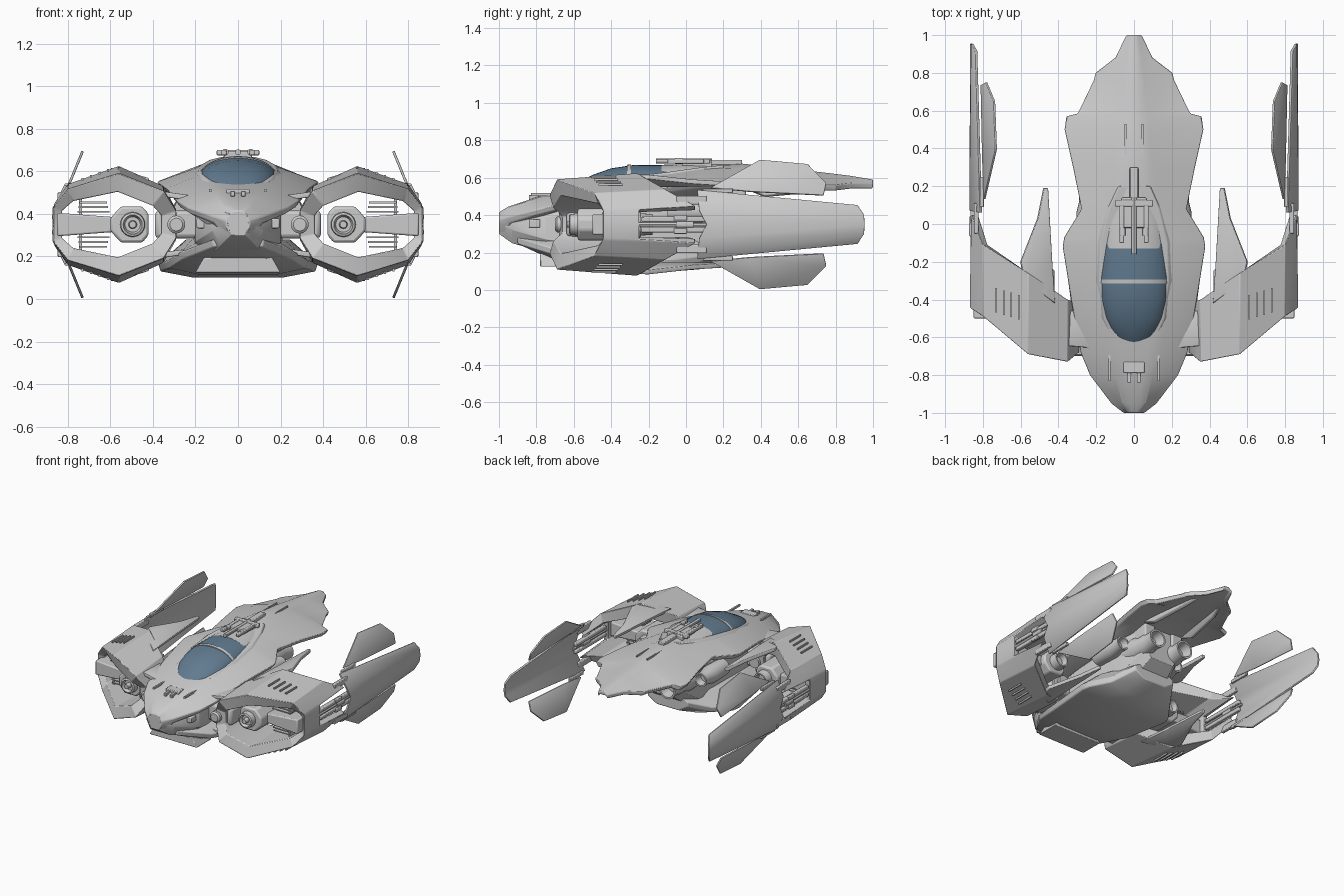
import bpy, bmesh, math
from mathutils import Vector

if "Cube" in bpy.data.objects:
    bpy.data.objects.remove(bpy.data.objects["Cube"])

ZM = 0.35  # height of the up/down symmetry plane


def build(name, verts, faces, mx=False, mz=False, solid=0, bevel=0, color=None):
    """Mesh in world coordinates, optionally copied across x = 0 and z = ZM."""
    bm = bmesh.new()
    for sx in ((1, -1) if mx else (1,)):
        for sz in ((1, -1) if mz else (1,)):
            vs = [bm.verts.new((v[0] * sx, v[1], ZM + (v[2] - ZM) * sz)) for v in verts]
            for f in faces:
                bm.faces.new([vs[i] for i in f])
    bmesh.ops.remove_doubles(bm, verts=bm.verts, dist=0.0005)
    bmesh.ops.recalc_face_normals(bm, faces=bm.faces)
    me = bpy.data.meshes.new(name)
    bm.to_mesh(me)
    bm.free()
    ob = bpy.data.objects.new(name, me)
    bpy.context.collection.objects.link(ob)
    if solid:
        m = ob.modifiers.new("thickness", 'SOLIDIFY')
        m.thickness, m.offset = solid, 0
    if bevel:
        m = ob.modifiers.new("bevel", 'BEVEL')
        m.width, m.segments, m.limit_method = bevel, 2, 'ANGLE'
        m.angle_limit = math.radians(28)
    if color:
        mat = bpy.data.materials.new(name)
        mat.diffuse_color = color
        mat.use_nodes = True
        mat.node_tree.nodes["Principled BSDF"].inputs["Base Color"].default_value = mat.diffuse_color
        me.materials.append(mat)
    return ob


def loft(name, rings, **kw):
    """Skin closed rings of 3D points, capped at both ends."""
    n = len(rings[0])
    faces = [(r * n + i, r * n + (i + 1) % n, (r + 1) * n + (i + 1) % n, (r + 1) * n + i)
             for r in range(len(rings) - 1) for i in range(n)]
    faces += [tuple(range(n)), tuple(range((len(rings) - 1) * n, len(rings) * n))]
    return build(name, [p for r in rings for p in r], faces, **kw)


def half(y, pts):
    """Mirror a half section (top centre to bottom centre) into a ring at y."""
    full = pts + [(-x, z) for x, z in reversed(pts[1:-1])]
    return [(x, y, z) for x, z in full]


def prism(name, pts, y0, y1, **kw):
    return loft(name, [[(x, y, z) for x, z in pts] for y in (y0, y1)], **kw)


def box(name, c, s, **kw):
    x, y, z = c
    a, b, d = (k / 2 for k in s)
    return prism(name, [(x - a, z - d), (x + a, z - d), (x + a, z + d), (x - a, z + d)],
                 y - b, y + b, **kw)


def lathe(name, x, z, prof, n=24, **kw):
    """Turned part along y; prof = (y, radius) pairs."""
    return loft(name, [[(x + r * math.cos(2 * math.pi * i / n), y, z + r * math.sin(2 * math.pi * i / n))
                        for i in range(n)] for y, r in prof], **kw)


def plate(name, pts, t, **kw):
    return build(name, pts, [tuple(range(len(pts)))], solid=t, **kw)


# Upper hull shell with long tail: y, half width, edge z, shoulder x, shoulder z, top z, under z
shell = [(-1, .055, .37, .03, .41, .415, .3), (-.95, .12, .39, .06, .44, .445, .3),
         (-.8, .235, .43, .1, .49, .495, .38), (-.68, .285, .46, .14, .52, .525, .42),
         (-.4, .335, .52, .19, .58, .59, .46), (-.12, .38, .55, .2, .615, .63, .47),
         (-.07, .372, .555, .19, .62, .635, .48), (.08, .28, .575, .14, .645, .655, .5),
         (.3, .325, .57, .1, .65, .675, .54), (.5, .37, .555, .08, .64, .655, .55),
         (.57, .36, .55, .075, .63, .647, .55), (.585, .3, .56, .075, .628, .645, .55),
         (.76, .215, .56, .055, .612, .625, .55), (.8, .205, .56, .05, .608, .62, .55),
         (.88, .1, .57, .04, .6, .61, .55), (1, .04, .57, .02, .587, .59, .56)]
loft("upper_hull", [half(y, [(0, zt), (xs * .5, zt), (xs, zs), (w, ze), (w * .95, ze - .03),
                             (w * .6, zb), (0, zb)])
                    for y, w, ze, xs, zs, zt, zb in shell], bevel=.006)

# Hull core: y, half width, bottom, top
core = [(-1, .05, .3, .4), (-.93, .12, .25, .42), (-.75, .2, .2, .45), (-.4, .21, .15, .5),
        (.08, .2, .15, .55), (.3, .14, .3, .57)]
loft("hull_core", [half(y, [(0, b), (w * .7, b), (w, b + .07), (w, a - .06), (w * .8, a), (0, a)])
                   for y, w, b, a in core], bevel=.008)

# Belly shell: y, half width, edge z, bottom z
belly = [(-.9, .12, .28, .25), (-.7, .27, .22, .155), (-.45, .33, .18, .115), (-.12, .375, .165, .1),
         (-.06, .365, .165, .1), (.07, .27, .18, .11), (.22, .17, .25, .17)]
loft("belly_hull", [half(y, [(0, .28), (w * .65, .28), (w, e), (w * .97, e - .035), (w * .55, b), (0, b)])
                    for y, w, e, b in belly], bevel=.006)
prism("chin_panel", [(-.2, .125), (-.16, .195), (.16, .195), (.2, .125)], -.78, -.6, bevel=.006)


# Canopy glass, rear fairing and frames: y, half width, base z, top z
def arch(rows, grow=0, n=16):
    return [[((w + grow) * math.cos(math.pi * i / n), y, b + (t + grow - b) * math.sin(math.pi * i / n))
             for i in range(n + 1)] for y, w, b, t in rows]


glass = [(-.655, .05, .46, .51), (-.6, .115, .5, .56), (-.5, .158, .54, .615), (-.4, .178, .56, .65),
         (-.28, .186, .57, .668), (-.1, .175, .58, .667)]
loft("canopy_glass", arch(glass), color=(.12, .2, .28, 1))
loft("canopy_fairing", arch([(-.13, .18, .57, .669), (0, .165, .59, .672), (.12, .12, .6, .672),
                             (.26, .07, .62, .672)]))
loft("canopy_frame", arch([(-.315, .184, .56, .664), (-.295, .185, .56, .667)], .005))
rim = [(-.675, .06, .45, .505), (-.6, .135, .48, .535), (-.5, .18, .5, .57), (-.3, .207, .55, .605),
       (-.1, .2, .57, .63), (.08, .15, .6, .655), (.2, .09, .62, .668)]
loft("canopy_rim", [half(y, [(0, t), (w * .88, t), (w, t - .02), (w, b), (0, b)]) for y, w, b, t in rim],
     bevel=.004)

# Dorsal machinery behind the canopy
box("dorsal_block", (0, .06, .675), (.13, .16, .04), bevel=.006)
box("dorsal_crossbar", (0, .11, .688), (.2, .035, .025), bevel=.005)
box("dorsal_arm", (.065, .0, .688), (.025, .2, .025), mx=True, bevel=.005)
box("dorsal_spine", (0, .2, .68), (.045, .2, .03), bevel=.005)
lathe("dorsal_barrel", 0, .69, [(-.16, .014), (.14, .014)], 12)
lathe("dorsal_pin", .06, .69, [(-.06, .016), (-.02, .016)], 12, mx=True)
box("tail_rail", (.045, .42, .662), (.008, .22, .012), mx=True)

# Nose details
box("nose_hatch", (0, -.76, .502), (.11, .06, .03), bevel=.005)
box("nose_latch", (.025, -.81, .495), (.02, .06, .025), mx=True, bevel=.003)
box("nose_sensor", (.16, -.81, .355), (.07, .06, .045), mx=True, bevel=.006)
box("nose_channel", (.13, -.74, .51), (.012, .18, .014), mx=True)

# Pod ring: outer x, z, inner x, z, front y, back y (upper half, mirrored below)
up = [(.29, .42, .36, .4, -.68, -.42), (.35, .53, .4, .45, -.73, -.4), (.56, .625, .565, .525, -.69, -.26),
      (.8, .54, .775, .475, -.49, -.11), (.863, .45, .825, .425, -.45, .05), (.868, .43, .828, .415, -.445, -.25)]
sec = up + [(a, 2 * ZM - b, c, 2 * ZM - d, f, g) for a, b, c, d, f, g in reversed(up)]
sq = lambda z: ZM + (z - ZM) * .88
n = len(sec)
rv = ([(a, f, sq(b)) for a, b, c, d, f, g in sec] + [(a, g, b) for a, b, c, d, f, g in sec]
      + [(c, g, d) for a, b, c, d, f, g in sec] + [(c, f + .02, sq(d)) for a, b, c, d, f, g in sec])
rf = [(k * n + i, k * n + (i + 1) % n, (k + 1) % 4 * n + (i + 1) % n, (k + 1) % 4 * n + i)
      for k in range(4) for i in range(n)]
build("pod_ring", rv, rf, mx=True, bevel=.007)
plate("pod_spike", [(.42, -.42, .555), (.435, -.2, .56), (.457, .19, .565), (.478, .19, .57), (.51, .03, .58),
                    (.6, -.2, .605), (.58, -.3, .605)], .025, mx=True, mz=True, bevel=.004)
for k in range(4):
    x = .61 + .04 * k
    zc = .604 - (x - .61) * .335
    box("pod_vent_%d" % (k + 1), (x, -.44 + .012 * k, zc), (.009, .13, .012), mx=True, mz=True)

# Gun housing, muzzle, strut and grille inside each pod
hous = [(.42, .3), (.45, .265), (.55, .265), (.6, .32), (.6, .38), (.55, .435), (.45, .435), (.42, .4)]
prism("gun_housing", hous, -.58, -.24, mx=True, bevel=.012)
lathe("gun_muzzle", .495, ZM, [(-.56, .06), (-.62, .056), (-.625, .045), (-.6, .036), (-.6, .02), (-.635, .016),
                             (-.635, .001)], mx=True)
lathe("gun_exhaust", .495, ZM, [(-.25, .06), (-.18, .055), (-.18, .045), (-.22, .035), (-.22, .001)], mx=True)
prism("pod_strut", [(.58, .315), (.58, .385), (.85, .405), (.85, .295)], -.5, -.28, mx=True, bevel=.008)
for k in range(3):
    box("grille_slat_%d" % (k + 1), (.68, -.4, .41 + .022 * k), (.15 - .01 * k, .1, .008), mx=True, mz=True)
box("grille_post", (.74, -.4, .43), (.015, .08, .11), mx=True, mz=True)

# Arms joining pods to the hull
box("pod_arm", (.27, -.54, ZM), (.24, .2, .13), mx=True, bevel=.02)
lathe("arm_joint", .29, ZM, [(-.7, .03), (-.69, .042), (-.4, .042)], 20, mx=True)
plate("arm_brace", [(.19, -.66, .47), (.4, -.64, .5), (.4, -.46, .5), (.19, -.46, .47)], .025,
      mx=True, mz=True, bevel=.004)

# Side fins: bent main blade plus tilted upper and lower blades
fy = [(.81, .06, .533), (.865, .07, .425), (.865, .04, .31 + .08), (.835, .917, .452), (.855, .952, .4),
      (.86, .955, ZM), (.865, .11, ZM)]
build("main_fin", fy, [(0, 1, 4, 3), (1, 6, 5, 4)], mx=True, mz=True, solid=.014, bevel=.003)
fin = [(.13, .545), (.395, .695), (.65, .672), (.75, .57), (.735, .505), (.34, .525)]
plate("tilted_fin", [(.81 - (z - .5) * .41, y, z) for y, z in fin], .012, mx=True, mz=True, bevel=.003)
box("fin_root", (.805, .17, .53), (.02, .16, .025), mx=True, mz=True, bevel=.004)

# Hinges carrying the fins
box("fin_bracket", (.835, .03, .48), (.025, .16, .045), mx=True, mz=True, bevel=.005)
box("fin_link", (.85, -.06, .378), (.03, .36, .028), mx=True, mz=True, bevel=.006)
lathe("fin_piston", .852, ZM, [(-.27, .012), (-.05, .012), (-.05, .02), (.04, .02), (.04, .01), (.14, .01)],
      12, mx=True)
box("hinge_knuckle", (.862, -.03, .385), (.022, .07, .03), mx=True, mz=True, bevel=.005)

# Main engines under the tail
lathe("engine", .12, .4, [(.0, .08), (.2, .085), (.24, .07), (.3, .07), (.32, .062), (.4, .068), (.4, .055),
                          (.33, .04), (.33, .001)], mx=True)
lathe("side_thruster", .24, .42, [(-.1, .06), (.06, .065), (.12, .05), (.17, .052), (.17, .04), (.12, .03),
                                  (.12, .001)], mx=True)
box("engine_mount", (.12, .18, .5), (.09, .28, .12), mx=True, bevel=.01)
plate("tail_keel", [(.17, .3, .55), (.17, .42, .5), (.13, .7, .525), (.1, .8, .555)], .03, mx=True, bevel=.006)

# Smooth shading that keeps hard edges
bpy.ops.object.select_all(action='SELECT')
bpy.context.view_layer.objects.active = bpy.data.objects["upper_hull"]
bpy.ops.object.shade_smooth_by_angle(angle=math.radians(30))
